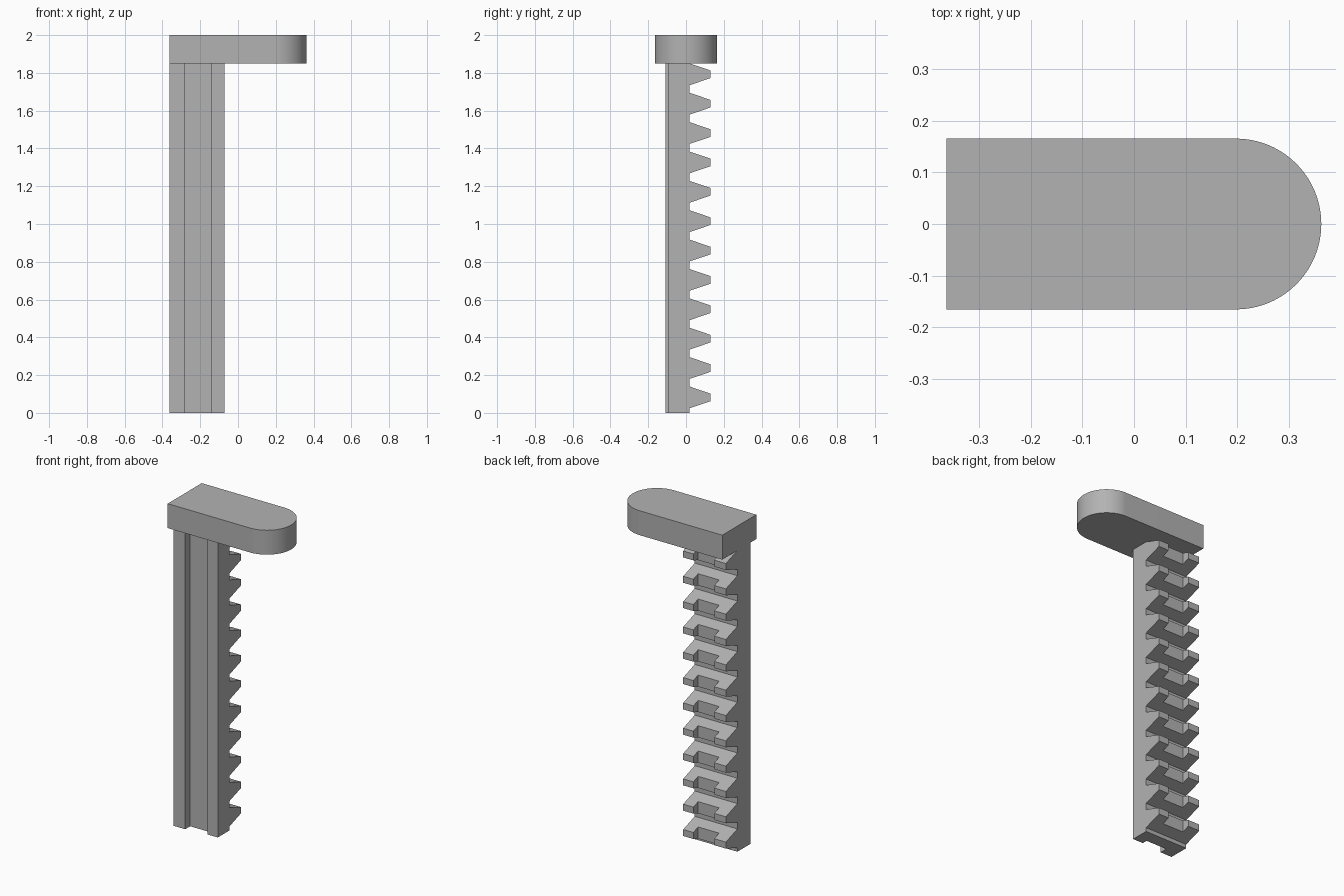
import bpy, bmesh, math
from mathutils import Vector

cube = bpy.data.objects.get("Cube")
if cube:
    bpy.data.objects.remove(cube, do_unlink=True)

GREY = (0.45, 0.45, 0.45, 1)
mat = bpy.data.materials.new("plain grey")
mat.use_nodes = True
mat.diffuse_color = GREY
mat.node_tree.nodes["Principled BSDF"].inputs["Base Color"].default_value = GREY

# Shared dimensions
X0, X1 = -0.362, -0.072          # bar sides
G0, G1 = -0.283, -0.141          # groove and notch sides
ROOT, TIP, NOTCH = 0.018, 0.13, 0.083
PLATE_Z, TOP = 1.85, 2.0
TEETH, PITCH, FIRST = 12, 0.1555, 0.082


def prism(name, outline, offset):
    """Extrude a closed 3D outline along an offset vector."""
    bm = bmesh.new()
    face = bm.faces.new([bm.verts.new(p) for p in outline])
    new = bmesh.ops.extrude_face_region(bm, geom=[face])["geom"]
    bmesh.ops.translate(bm, vec=Vector(offset),
                        verts=[v for v in new if isinstance(v, bmesh.types.BMVert)])
    bmesh.ops.recalc_face_normals(bm, faces=bm.faces[:])
    mesh = bpy.data.meshes.new(name)
    bm.to_mesh(mesh)
    bm.free()
    mesh.materials.append(mat)
    obj = bpy.data.objects.new(name, mesh)
    bpy.context.collection.objects.link(obj)
    return obj


# Bar with a groove along the front, one lip slightly taller
section = [(X0, ROOT), (X0, -0.108), (G0, -0.108), (G0, -0.06),
           (G1, -0.06), (G1, -0.093), (X1, -0.093), (X1, ROOT)]
prism("rack_bar", [(x, y, 0) for x, y in section], (0, 0, PLATE_Z))


# Teeth: full-depth ends with a shallower notched middle
def tooth_part(name, x0, x1, z, depth):
    t = (depth - ROOT) / (TIP - ROOT)
    half = 0.058 + (0.02 - 0.058) * t
    outline = [(x0, ROOT, z - 0.058), (x0, depth, z - half),
               (x0, depth, z + half), (x0, ROOT, z + 0.058)]
    return prism(name, outline, (x1 - x0, 0, 0))


for i in range(TEETH):
    z = FIRST + i * PITCH
    tooth_part(f"tooth_right_{i + 1}", X0, G0, z, TIP)
    tooth_part(f"tooth_middle_{i + 1}", G0, G1, z, NOTCH)
    tooth_part(f"tooth_left_{i + 1}", G1, X1, z, TIP)

# Top plate with one rounded end
R, CX, STEPS = 0.165, 0.197, 48
arc = [(CX + R * math.sin(math.pi * k / STEPS), -R * math.cos(math.pi * k / STEPS))
       for k in range(STEPS + 1)]
rim = [(X0, -R)] + arc + [(X0, R)]
plate = prism("top_plate", [(x, y, PLATE_Z) for x, y in rim], (0, 0, TOP - PLATE_Z))
bpy.ops.object.select_all(action='DESELECT')
plate.select_set(True)
bpy.context.view_layer.objects.active = plate
bpy.ops.object.shade_smooth_by_angle(angle=math.radians(30))
